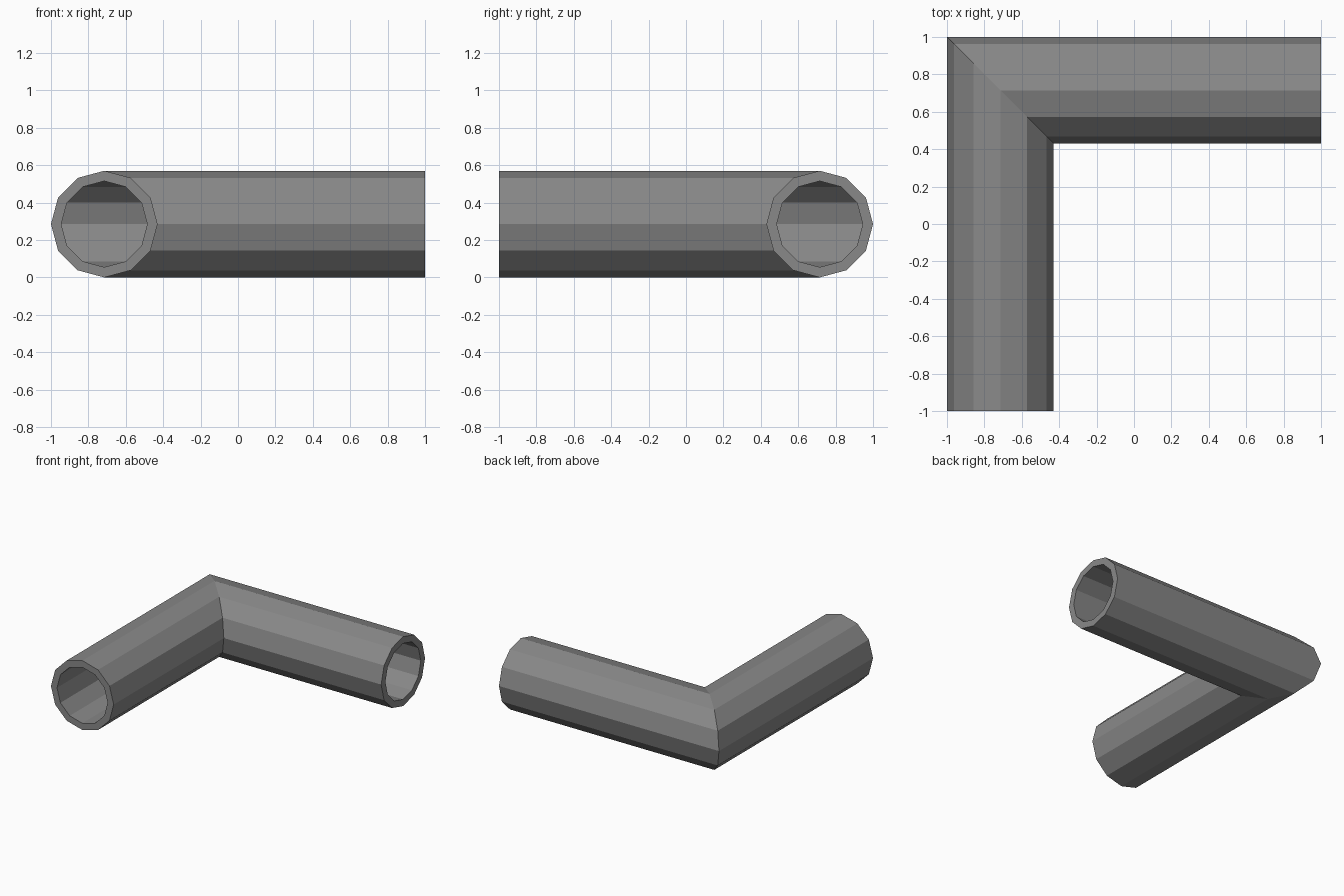
import bpy
import bmesh
from math import cos, sin, tau

SIDES = 12
OUTER = 0.285
INNER = 0.23
AXIS = 1 - OUTER  # distance of each leg's centre line from the middle

cube = bpy.data.objects.get("Cube")
if cube:
    bpy.data.objects.remove(cube, do_unlink=True)

# Plain grey pipe material
grey = bpy.data.materials.new("pipe grey")
grey.use_nodes = True
colour = (0.25, 0.25, 0.25, 1)
grey.diffuse_color = colour
grey.node_tree.nodes["Principled BSDF"].inputs["Base Color"].default_value = colour

bm = bmesh.new()


def rings(radius):
    """Front opening, mitred corner and side opening of one pipe wall."""
    result = [[], [], []]
    for i in range(SIDES):
        a = tau * i / SIDES
        u, z = radius * cos(a), OUTER + radius * sin(a)
        x, y = u - AXIS, AXIS - u
        for ring, co in zip(result, ((x, -1, z), (x, y, z), (1, y, z))):
            ring.append(bm.verts.new(co))
    return result


def bridge(first, second):
    for i in range(SIDES):
        j = (i + 1) % SIDES
        bm.faces.new((first[i], first[j], second[j], second[i]))


# Outer wall, bore and the two annular rims
outer, inner = rings(OUTER), rings(INNER)
for k in range(2):
    bridge(outer[k], outer[k + 1])
    bridge(inner[k + 1], inner[k])
bridge(inner[0], outer[0])
bridge(outer[2], inner[2])
bmesh.ops.recalc_face_normals(bm, faces=bm.faces)

mesh = bpy.data.meshes.new("elbow_pipe")
bm.to_mesh(mesh)
bm.free()
mesh.materials.append(grey)
pipe = bpy.data.objects.new("elbow_pipe", mesh)
bpy.context.collection.objects.link(pipe)
